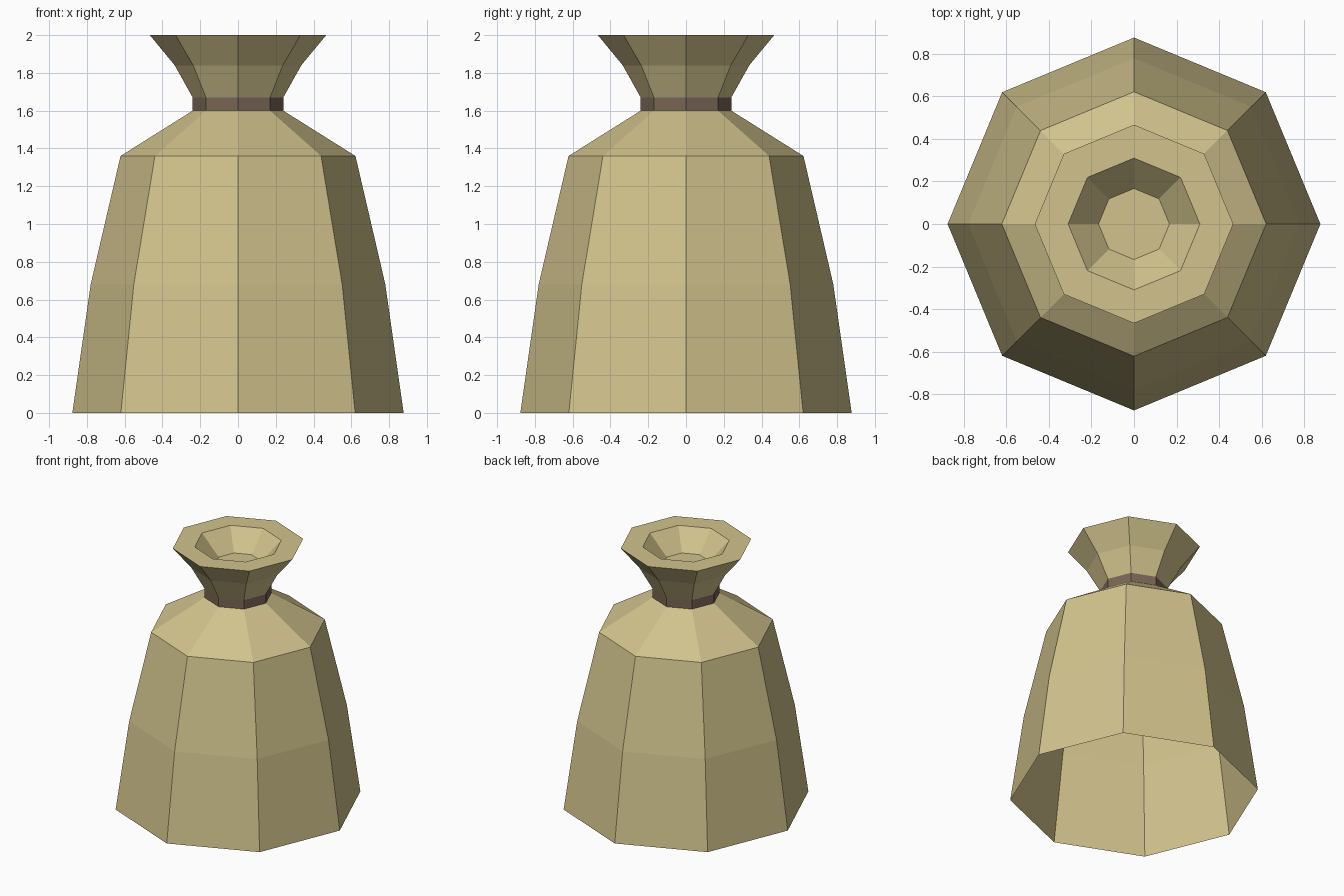
import bpy, bmesh, math

if "Cube" in bpy.data.objects:
    bpy.data.objects.remove(bpy.data.objects["Cube"])

SIDES = 8

def material(name, rgb):
    m = bpy.data.materials.new(name)
    m.diffuse_color = (*rgb, 1.0)
    m.use_nodes = True
    m.node_tree.nodes["Principled BSDF"].inputs["Base Color"].default_value = m.diffuse_color
    return m

def lathe(name, profile, mat, cap_end=False):
    """Revolve (radius, z) points into a flat-faced octagonal shell."""
    bm = bmesh.new()
    rings = [[bm.verts.new((r * math.cos(2 * math.pi * i / SIDES),
                            r * math.sin(2 * math.pi * i / SIDES), z))
              for i in range(SIDES)] for r, z in profile]
    for a, b in zip(rings, rings[1:]):
        for i in range(SIDES):
            j = (i + 1) % SIDES
            bm.faces.new((a[i], a[j], b[j], b[i]))
    if cap_end:
        bm.faces.new(rings[-1])
    mesh = bpy.data.meshes.new(name)
    bm.to_mesh(mesh)
    bm.free()
    mesh.materials.append(mat)
    obj = bpy.data.objects.new(name, mesh)
    bpy.context.collection.objects.link(obj)
    return obj

cloth = material("tan cloth", (0.64, 0.545, 0.265))
cord = material("brown cord", (0.19, 0.13, 0.092))

# Sack body, open underneath
lathe("sack_body", [(0.877, 0), (0.78, 0.68), (0.622, 1.36), (0.24, 1.6)], cloth)
# Cord around the neck
lathe("neck_cord", [(0.24, 1.6), (0.24, 1.67)], cord)
# Flared mouth with thick rim and shallow hollow
lathe("sack_mouth", [(0.24, 1.67), (0.335, 1.84), (0.467, 2.0),
                     (0.31, 2.0), (0.167, 1.85)], cloth, cap_end=True)
